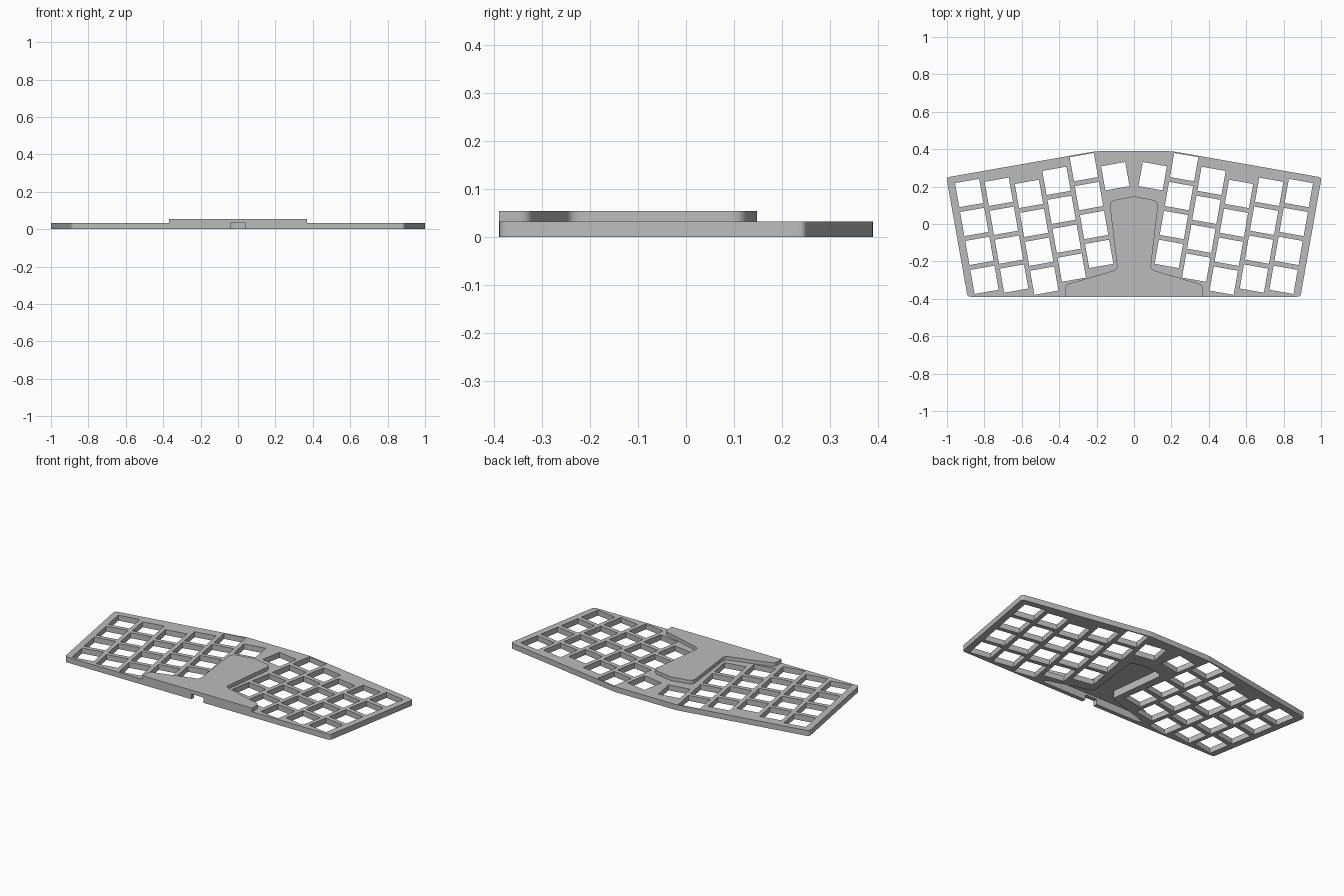
import bpy
from math import radians
from mathutils import Vector, Matrix

if "Cube" in bpy.data.objects:
    bpy.data.objects.remove(bpy.data.objects["Cube"], do_unlink=True)

GREY = (0.5, 0.5, 0.5, 1.0)
grey = bpy.data.materials.new("plain_grey")
grey.use_nodes = True
grey.diffuse_color = GREY
grey.node_tree.nodes["Principled BSDF"].inputs["Base Color"].default_value = GREY


def mirrored(half):
    """Close a right-hand outline of (x, y, corner radius) across x = 0."""
    return half + [(-x, y, r) for x, y, r in reversed(half) if x > 0]


def rounded(outline, steps=6):
    """Replace each corner with a small curve that starts r from the corner."""
    pts = []
    for i, (x, y, r) in enumerate(outline):
        c = Vector((x, y))
        if r == 0:
            pts.append(c)
            continue
        before = Vector(outline[i - 1][:2])
        after = Vector(outline[(i + 1) % len(outline)][:2])
        a = c + (before - c).normalized() * r
        b = c + (after - c).normalized() * r
        for s in range(steps + 1):
            t = s / steps
            pts.append(a * (1 - t) ** 2 + c * 2 * t * (1 - t) + b * t * t)
    return pts


def slab(name, loops, z0, z1):
    """Extrude flat outlines; inner loops become openings."""
    curve = bpy.data.curves.new(name, "CURVE")
    curve.dimensions = "2D"
    curve.fill_mode = "BOTH"
    curve.extrude = (z1 - z0) / 2
    for pts in loops:
        spline = curve.splines.new("POLY")
        spline.points.add(len(pts) - 1)
        for p, co in zip(spline.points, pts):
            p.co = (co.x, co.y, 0, 1)
        spline.use_cyclic_u = True
    obj = bpy.data.objects.new(name, curve)
    bpy.context.collection.objects.link(obj)
    bpy.ops.object.select_all(action="DESELECT")
    obj.select_set(True)
    bpy.context.view_layer.objects.active = obj
    bpy.ops.object.convert(target="MESH")
    obj = bpy.context.object
    obj.data.transform(Matrix.Translation((0, 0, (z0 + z1) / 2)))
    # Weld the caps to the walls so the solid is closed
    bpy.ops.object.mode_set(mode="EDIT")
    bpy.ops.mesh.select_all(action="SELECT")
    bpy.ops.mesh.remove_doubles(threshold=0.0001)
    bpy.ops.mesh.normals_make_consistent(inside=False)
    bpy.ops.object.mode_set(mode="OBJECT")
    obj.data.materials.clear()
    obj.data.materials.append(grey)
    return obj


def combine(target, other, operation):
    mod = target.modifiers.new(operation, "BOOLEAN")
    mod.object = other
    mod.operation = operation
    mod.solver = "EXACT"
    bpy.context.view_layer.objects.active = target
    bpy.ops.object.modifier_apply(modifier=mod.name)
    bpy.data.objects.remove(other, do_unlink=True)


# Key openings: staggered columns tilted ten degrees, mirrored to both halves
PITCH, HALF = 0.157, 0.0655
tilt = Matrix.Rotation(radians(10), 2)
tops = [0.316, 0.295, 0.256, 0.299, 0.346, 0.269]
openings = []
for col, top in enumerate(tops):
    for row in range(1 if col == 5 else 4):
        centre = Vector((-0.839 + col * PITCH, top - row * PITCH))
        square = [tilt @ (centre + Vector((sx * HALF, sy * HALF)))
                  for sx, sy in ((-1, -1), (1, -1), (1, 1), (-1, 1))]
        openings.append(square)
        openings.append([Vector((-p.x, p.y)) for p in reversed(square)])

# Flat plate
edge = mirrored([(0.205, 0.389, 0.02), (1.003, 0.249, 0.018), (0.89, -0.389, 0.018)])
plate = slab("key_plate", [rounded(edge)] + openings, 0, 0.033)

# Raised centre housing
pad = mirrored([(0, 0.148, 0), (0.132, 0.123, 0.035), (0.088, -0.243, 0.025),
                (0.368, -0.325, 0.025), (0.368, -0.389, 0)])
combine(plate, slab("centre_housing", [rounded(pad)], 0.02, 0.055), "UNION")

# Hollow under the housing, with a cable notch through the front wall
hollow = mirrored([(0, 0.123, 0), (0.108, 0.102, 0.025), (0.066, -0.26, 0.02),
                   (0.342, -0.343, 0.01), (0.342, -0.364, 0)])
combine(plate, slab("hollow_cutter", [rounded(hollow)], -0.02, 0.045), "DIFFERENCE")
notch = mirrored([(0.04, -0.35, 0), (0.04, -0.42, 0)])
combine(plate, slab("notch_cutter", [rounded(notch)], -0.02, 0.032), "DIFFERENCE")

bpy.ops.object.select_all(action="DESELECT")
plate.select_set(True)
bpy.context.view_layer.objects.active = plate
bpy.ops.object.shade_smooth_by_angle(angle=radians(30))
